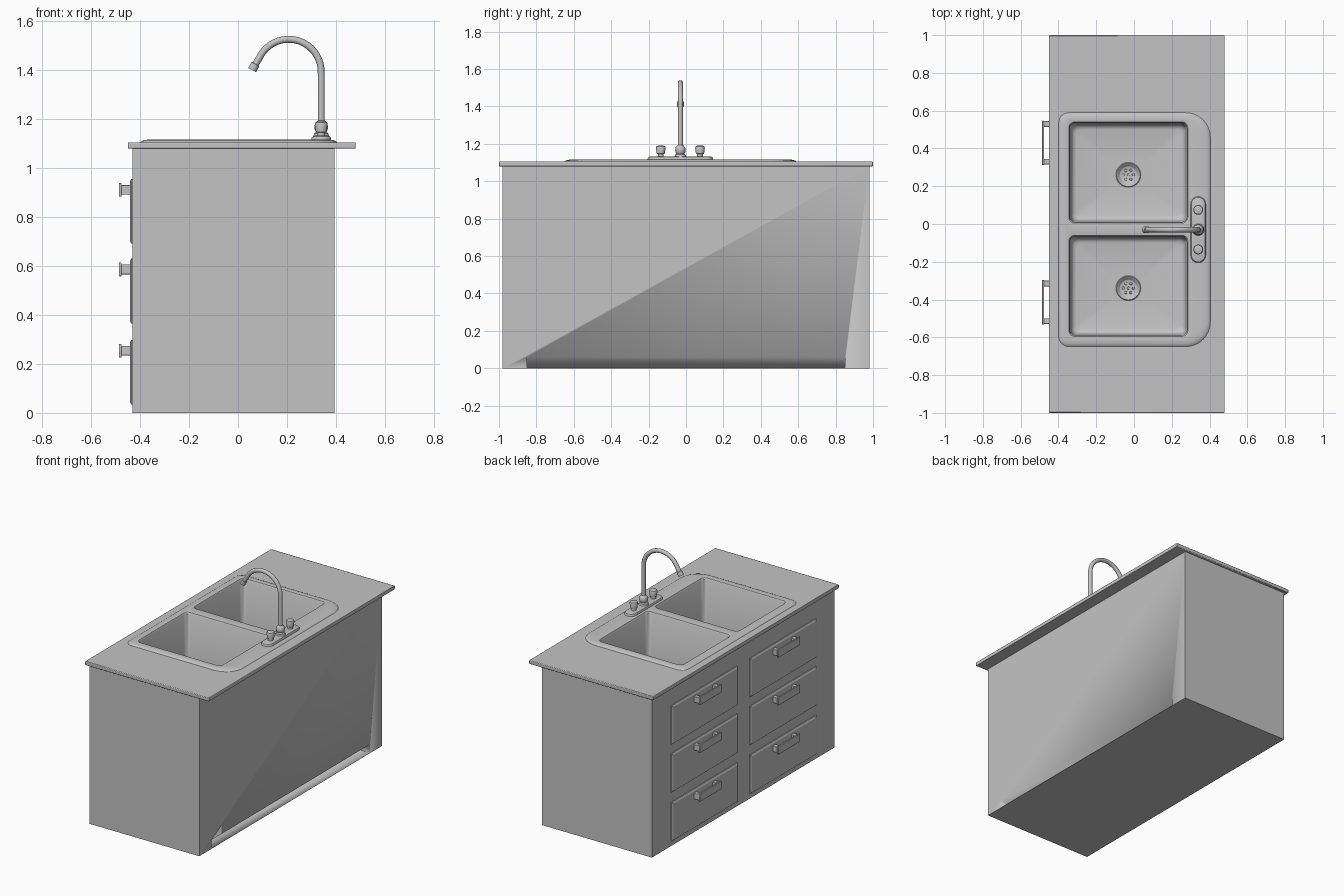
import bpy, bmesh, math
from mathutils import Vector, Matrix

if "Cube" in bpy.data.objects:
    bpy.data.objects.remove(bpy.data.objects["Cube"])

grey = bpy.data.materials.new("plain_grey")
grey.diffuse_color = (0.55, 0.55, 0.55, 1)
grey.use_nodes = True
grey.node_tree.nodes["Principled BSDF"].inputs["Base Color"].default_value = grey.diffuse_color


def finish(name, bm, angle=35, bevel=0, normals=True):
    if normals:
        bmesh.ops.recalc_face_normals(bm, faces=bm.faces)
    me = bpy.data.meshes.new(name)
    bm.to_mesh(me)
    bm.free()
    me.materials.append(grey)
    ob = bpy.data.objects.new(name, me)
    bpy.context.collection.objects.link(ob)
    bpy.ops.object.select_all(action='DESELECT')
    ob.select_set(True)
    bpy.context.view_layer.objects.active = ob
    if bevel:
        m = ob.modifiers.new("bevel", 'BEVEL')
        m.width, m.segments = bevel, 2
    bpy.ops.object.shade_smooth_by_angle(angle=math.radians(angle))
    return ob


def add_box(bm, x0, x1, y0, y1, z0, z1):
    mat = Matrix.Translation(((x0 + x1) / 2, (y0 + y1) / 2, (z0 + z1) / 2))
    mat = mat @ Matrix.Diagonal((x1 - x0, y1 - y0, z1 - z0, 1))
    bmesh.ops.create_cube(bm, size=1, matrix=mat)


def box(name, *dims, bevel=0):
    bm = bmesh.new()
    add_box(bm, *dims)
    return finish(name, bm, bevel=bevel)


def rounded(x0, x1, y0, y1, r_left, r_right, n=8):
    """Rounded rectangle, separate corner radii for the -x and +x sides."""
    pts = []
    for cx, cy, r, a in ((x1 - r_right, y1 - r_right, r_right, 0),
                         (x0 + r_left, y1 - r_left, r_left, 90),
                         (x0 + r_left, y0 + r_left, r_left, 180),
                         (x1 - r_right, y0 + r_right, r_right, 270)):
        for i in range(n + 1):
            t = math.radians(a + 90 * i / n)
            pts.append((cx + r * math.cos(t), cy + r * math.sin(t)))
    return pts


def circle(cx, cy, r, n=32):
    return [(cx + r * math.cos(2 * math.pi * i / n),
             cy + r * math.sin(2 * math.pi * i / n)) for i in range(n)]


def ring(bm, pts, z):
    return [bm.verts.new((x, y, z)) for x, y in pts]


def bridge(bm, a, b):
    n = len(a)
    for i in range(n):
        bm.faces.new((a[i], a[(i + 1) % n], b[(i + 1) % n], b[i]))


def stack(bm, rings, cap=True):
    """Join rings of equal point count one above the other."""
    loops = [ring(bm, p, z) for p, z in rings]
    for a, b in zip(loops, loops[1:]):
        bridge(bm, a, b)
    if cap:
        bm.faces.new(loops[-1])
    return loops


def fill(bm, *loops):
    """Flat face bounded by the first loop, with the others as holes."""
    edges = []
    for l in loops:
        for i in range(len(l)):
            v, w = l[i], l[(i + 1) % len(l)]
            edges.append(bm.edges.get((v, w)) or bm.edges.new((v, w)))
    bmesh.ops.triangle_fill(bm, edges=edges, use_beauty=True, normal=(0, 0, 1))


def turned(name, cx, cy, profile, n=32):
    bm = bmesh.new()
    stack(bm, [(circle(cx, cy, r, n), z) for r, z in profile])
    return finish(name, bm)


# cabinet body, hollowed for the basins, with a sloped toe recess on +x
cabinet = box("cabinet", -0.43, 0.395, -0.98, 0.98, 0, 1.08)
cavity = box("cavity_cutter", -0.37, 0.31, -0.62, 0.57, 0.68, 1.2)
bm = bmesh.new()
ends = [[bm.verts.new((x, y, z)) for x, z in
         ((0.30, 0.003), (0.42, 0.003), (0.42, 0.06), (0.395, 0.06))]
        for y in (-0.85, 0.85)]
bridge(bm, *ends)
for e in ends:
    bm.faces.new(e)
recess = finish("recess_cutter", bm)
bpy.context.view_layer.objects.active = cabinet
for c in (cavity, recess):
    m = cabinet.modifiers.new("cut", 'BOOLEAN')
    m.operation, m.object, m.solver = 'DIFFERENCE', c, 'EXACT'
    bpy.ops.object.modifier_apply(modifier=m.name)
    bpy.data.objects.remove(c)

# countertop slab with an opening for the sink
bm = bmesh.new()
outer = [(-0.45, -1), (0.48, -1), (0.48, 1), (-0.45, 1)]
hole = [(-0.37, -0.62), (0.31, -0.62), (0.31, 0.57), (-0.37, 0.57)]
o = stack(bm, [(outer, 1.08), (outer, 1.105)], cap=False)
h = stack(bm, [(hole, 1.08), (hole, 1.105)], cap=False)
for k in (0, 1):
    bridge(bm, o[k], h[k])
finish("countertop", bm, bevel=0.004)

# double sink: raised rim, two basins, drain wells
bm = bmesh.new()
rim = []
for d, z in ((0, 1.104), (0.006, 1.110), (0.016, 1.114), (0.032, 1.116)):
    rim.append((rounded(-0.40 + d, 0.405 - d, -0.65 + d, 0.59 - d,
                        0.055 - d / 2, 0.13 - d / 2), z))
rim_loops = stack(bm, rim, cap=False)
holes = []
for y0, y1 in ((0.01, 0.535), (-0.59, -0.065)):
    basin = []
    for d, z in ((-0.012, 1.116), (-0.005, 1.114), (0, 1.106), (0.006, 0.78),
                 (0.010, 0.755), (0.020, 0.742), (0.034, 0.738)):
        basin.append((rounded(-0.34 + d, 0.28 - d, y0 + d, y1 - d, 0.03, 0.03, 5), z))
    loops = stack(bm, basin, cap=False)
    holes.append(loops[0])
    cy = (y0 + y1) / 2 - 0.012
    well = stack(bm, [(circle(-0.03, cy, r), z) for r, z in
                      ((0.066, 0.738), (0.062, 0.742), (0.055, 0.738),
                       (0.046, 0.722), (0.042, 0.720))])
    fill(bm, loops[-1], well[0])
fill(bm, rim_loops[-1], *holes)
finish("double_sink", bm)

# drain strainers: small studs around a centre button
for side, cy in (("left", 0.26), ("right", -0.34)):
    bm = bmesh.new()
    cy = 0.2605 if side == "left" else -0.3395
    for i in range(7):
        r = 0.027 if i else 0
        a = math.radians(60 * i)
        p = Vector((-0.03 + r * math.cos(a), cy + r * math.sin(a), 0.722))
        bmesh.ops.create_cone(bm, cap_ends=True, segments=12, radius1=0.008,
                              radius2=0.006, depth=0.008,
                              matrix=Matrix.Translation(p))
    finish(side + "_strainer", bm)

# drawers and their bar handles on the -x side
for col, cy in (("left", 0.422), ("right", -0.422)):
    for row, top in enumerate((0.955, 0.63, 0.298)):
        tag = "%s_%d" % (col, row + 1)
        bm = bmesh.new()
        y0, y1, z0 = cy - 0.355, cy + 0.355, top - 0.264
        loops = []
        for x, d in ((-0.425, 0), (-0.436, 0), (-0.442, 0.012)):
            loops.append([bm.verts.new((x, y, z)) for y, z in
                          ((y0 + d, z0 + d), (y1 - d, z0 + d),
                           (y1 - d, top - d), (y0 + d, top - d))])
        for a, b in zip(loops, loops[1:]):
            bridge(bm, a, b)
        bm.faces.new(loops[-1])
        bm.faces.new(loops[0])
        finish("drawer_" + tag, bm, angle=20)
        z = top - 0.044
        bm = bmesh.new()
        add_box(bm, -0.487, -0.476, cy - 0.11, cy + 0.125, z - 0.028, z + 0.028)
        for s in (-0.092, 0.107):
            add_box(bm, -0.478, -0.438, cy + s - 0.015, cy + s + 0.015,
                    z - 0.02, z + 0.02)
        finish("handle_" + tag, bm, bevel=0.003)

# faucet base plate
bm = bmesh.new()
stack(bm, [(rounded(0.30 + d, 0.38 - d, -0.205 + d, 0.145 - d, 0.0399 - d, 0.0399 - d), z)
           for d, z in ((0, 1.110), (0, 1.122), (0.004, 1.129), (0.012, 1.132))])
finish("faucet_base", bm)

# knobs and spout collar
for name, y in (("left_knob", 0.075), ("right_knob", -0.135)):
    turned(name, 0.34, y, ((0.016, 1.13), (0.016, 1.145), (0.022, 1.148),
                           (0.026, 1.18), (0.023, 1.187), (0.015, 1.19)))
turned("spout_collar", 0.34, -0.03,
       ((0.032, 1.13), (0.028, 1.142), (0.021, 1.147), (0.026, 1.155),
        (0.028, 1.168), (0.025, 1.182), (0.018, 1.19), (0.014, 1.194)))

# gooseneck spout swept along its path
path = [(0.34, 1.13), (0.34, 1.25), (0.34, 1.38)]
for i in range(1, 21):
    a = math.radians(155 * i / 20)
    path.append((0.207 + 0.133 * math.cos(a), 1.392 + 0.134 * math.sin(a)))
path += [(0.072, 1.425), (0.071, 1.424), (0.058, 1.400)]
bm = bmesh.new()
loops = []
for i, (x, z) in enumerate(path):
    a, b = path[max(i - 1, 0)], path[min(i + 1, len(path) - 1)]
    t = Vector((b[0] - a[0], 0, b[1] - a[1])).normalized()
    side = t.cross(Vector((0, 1, 0)))
    r = 0.018 if i >= len(path) - 2 else 0.014
    loops.append([bm.verts.new(Vector((x, -0.03, z)) + r * (
        math.cos(k * math.pi / 8) * side + Vector((0, math.sin(k * math.pi / 8), 0))))
        for k in range(16)])
for a, b in zip(loops, loops[1:]):
    bridge(bm, a, b)
bm.faces.new(loops[0])
bm.faces.new(loops[-1])
finish("spout", bm)
